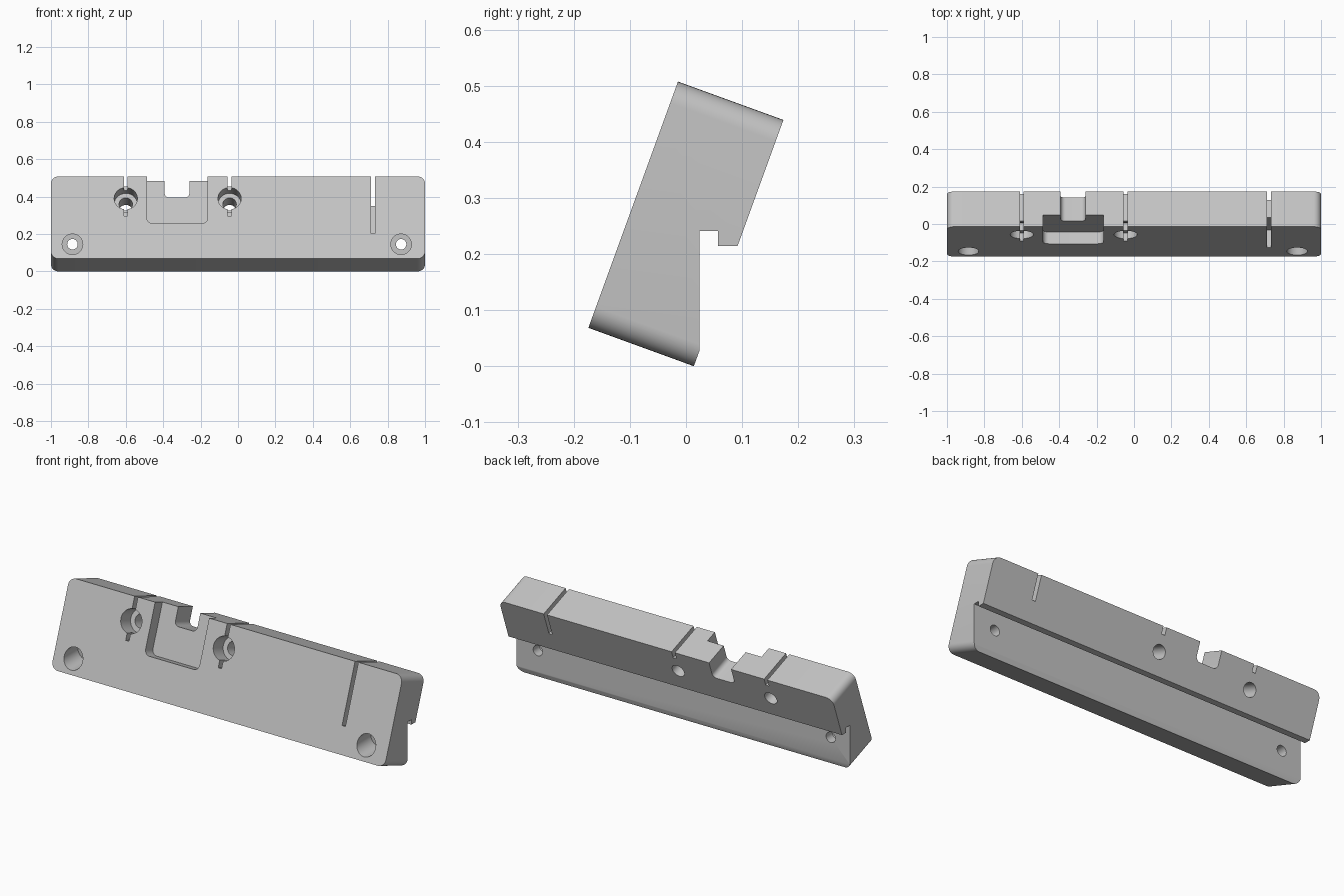
import bpy
import bmesh
from math import cos, sin, pi, radians
from mathutils import Matrix, Vector

old = bpy.data.objects.get("Cube")
if old:
    bpy.data.objects.remove(old, do_unlink=True)

grey = bpy.data.materials.new("light_grey")
grey.use_nodes = True
colour = (0.55, 0.55, 0.55, 1)
grey.diffuse_color = colour
grey.node_tree.nodes["Principled BSDF"].inputs["Base Color"].default_value = colour

# Slab frame: x along the bar, y into its depth, z up its leaning front face
LEAN = Matrix.Translation((0, -0.174, 0.0685)) @ Matrix.Rotation(radians(-20), 4, 'X')
FLAT = Matrix.Identity(4)
HEIGHT, DEPTH, OVER = 0.467, 0.2, 0.6


def extrude(name, points, direction, matrix):
    """Solid made by sweeping a closed polygon along a direction."""
    bm = bmesh.new()
    face = bm.faces.new([bm.verts.new(p) for p in points])
    swept = bmesh.ops.extrude_face_region(bm, geom=[face])["geom"]
    verts = [v for v in swept if isinstance(v, bmesh.types.BMVert)]
    bmesh.ops.translate(bm, verts=verts, vec=direction)
    bmesh.ops.recalc_face_normals(bm, faces=bm.faces)
    mesh = bpy.data.meshes.new(name)
    bm.to_mesh(mesh)
    bm.free()
    mesh.transform(matrix)
    mesh.materials.append(grey)
    obj = bpy.data.objects.new(name, mesh)
    bpy.context.collection.objects.link(obj)
    return obj


def block(name, x0, x1, z0, z1, y0, y1, radius=0):
    """Leaning block whose outline has rounded corners."""
    pts = []
    corners = ((x1, z1, -1, -1), (x0, z1, 1, -1), (x0, z0, 1, 1), (x1, z0, -1, 1))
    for i, (x, z, sx, sz) in enumerate(corners):
        if not radius:
            pts.append((x, y0, z))
            continue
        for k in range(9):
            a = (i + k / 8) * pi / 2
            pts.append((x + radius * (sx + cos(a)), y0, z + radius * (sz + sin(a))))
    return extrude(name, pts, Vector((0, y1 - y0, 0)), LEAN)


def drill(name, x, z, radius, y0, y1, matrix):
    pts = [(x + radius * cos(k * pi / 20), y0, z + radius * sin(k * pi / 20))
           for k in range(40)]
    return extrude(name, pts, Vector((0, y1 - y0, 0)), matrix)


def cut(target, cutter):
    mod = target.modifiers.new("cut", 'BOOLEAN')
    mod.operation = 'DIFFERENCE'
    mod.solver = 'EXACT'
    mod.object = cutter
    bpy.context.view_layer.objects.active = target
    bpy.ops.object.modifier_apply(modifier=mod.name)
    bpy.data.objects.remove(cutter, do_unlink=True)


# Main leaning bar
bar = block("mounting_bar", -1, 1, 0, HEIGHT, 0, DEPTH, 0.04)

# Upright rear seat with a small relief groove
seat = [(0.024, -0.1), (0.024, 0.241), (0.057, 0.241),
        (0.057, 0.214), (0.4, 0.214), (0.4, -0.1)]
cut(bar, extrude("rear_seat", [(-1.2, y, z) for y, z in seat], Vector((2.4, 0, 0)), FLAT))

# Wide front pocket and the narrower notch through it
cut(bar, block("front_pocket", -0.487, -0.163, 0.2, OVER, -0.1, 0.067, 0.03))
cut(bar, block("through_notch", -0.392, -0.26, 0.371, OVER, -0.1, 0.3, 0.025))

# Wire slots: shallow right through, deeper on the front
for x, low, high, depth in ((-0.6, 0.243, 0.427, 0.046),
                            (-0.045, 0.243, 0.427, 0.046),
                            (0.722, 0.142, 0.335, 0.1)):
    cut(bar, block("front_slot", x - 0.01, x + 0.01, low, OVER, -0.1, depth))
    cut(bar, block("through_slot", x - 0.01, x + 0.01, high, OVER, -0.1, 0.3))

# Stepped holes square to the leaning face
for x in (-0.6, -0.045):
    cut(bar, drill("upper_counterbore", x, 0.342, 0.062, -0.1, 0.09, LEAN))
    cut(bar, drill("upper_hole", x, 0.342, 0.036, -0.1, 0.3, LEAN))

# Level screw holes near the lower corners
for x in (-0.885, 0.872):
    cut(bar, drill("screw_counterbore", x, 0.145, 0.055, -0.4, -0.03, FLAT))
    cut(bar, drill("screw_hole", x, 0.145, 0.028, -0.4, 0.2, FLAT))

bpy.ops.object.select_all(action='DESELECT')
bar.select_set(True)
bpy.context.view_layer.objects.active = bar
bpy.ops.object.shade_smooth_by_angle(angle=radians(30))
